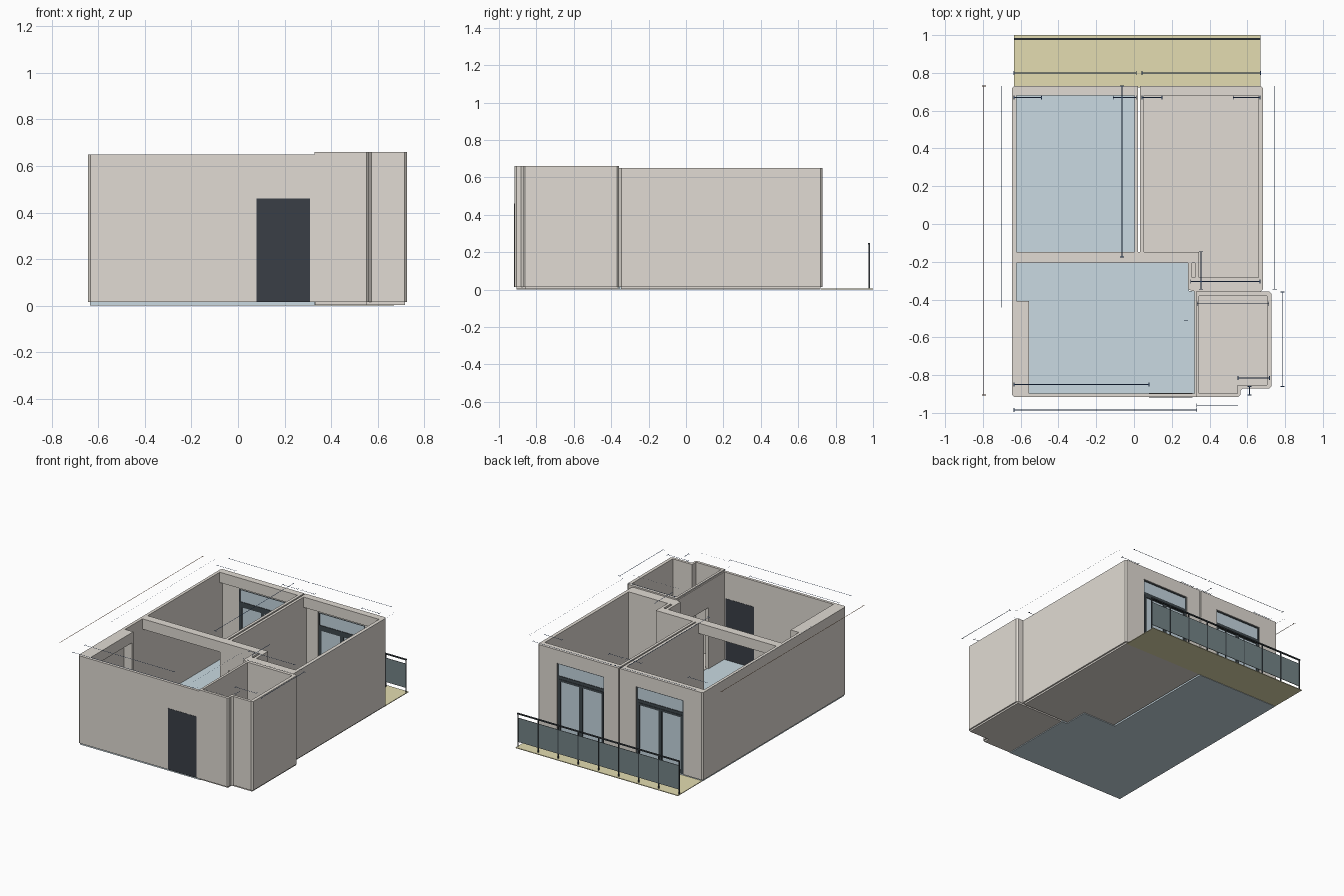
import bpy, bmesh

if "Cube" in bpy.data.objects:
    bpy.data.objects.remove(bpy.data.objects["Cube"])


def material(name, rgb):
    m = bpy.data.materials.new(name)
    m.diffuse_color = (*rgb, 1)
    m.use_nodes = True
    m.node_tree.nodes["Principled BSDF"].inputs["Base Color"].default_value = m.diffuse_color
    return m


PLASTER = material("warm_grey_plaster", (0.75, 0.71, 0.655))
BLUE = material("pale_blue_floor", (0.585, 0.70, 0.76))
SAND = material("sand_balcony", (0.77, 0.72, 0.44))
DARK = material("dark_door", (0.042, 0.049, 0.062))
FRAME = material("slate_frame", (0.05, 0.064, 0.074))
PANE = material("window_glass", (0.56, 0.67, 0.74))
TINT = material("tinted_panel", (0.175, 0.23, 0.245))
NAVY = material("navy_line", (0.045, 0.11, 0.28))
BROWN = material("brown_line", (0.28, 0.14, 0.07))


def new_object(name, bm, mat):
    bmesh.ops.recalc_face_normals(bm, faces=bm.faces[:])
    me = bpy.data.meshes.new(name)
    bm.to_mesh(me)
    bm.free()
    ob = bpy.data.objects.new(name, me)
    bpy.context.collection.objects.link(ob)
    if mat:
        me.materials.append(mat)
    return ob


def prism(name, pts, z0, z1, mat=None, chamfer=(), c=0.011):
    """Extrude a plan outline; corners listed in chamfer are cut off."""
    out = []
    for i, (x, y) in enumerate(pts):
        if i in chamfer:
            for px, py in (pts[i - 1], pts[(i + 1) % len(pts)]):
                d = ((px - x) ** 2 + (py - y) ** 2) ** 0.5
                out.append((x + (px - x) * c / d, y + (py - y) * c / d))
        else:
            out.append((x, y))
    bm = bmesh.new()
    face = bm.faces.new([bm.verts.new((x, y, z0)) for x, y in out])
    top = bmesh.ops.extrude_face_region(bm, geom=[face])["geom"]
    bmesh.ops.translate(bm, vec=(0, 0, z1 - z0),
                        verts=[v for v in top if isinstance(v, bmesh.types.BMVert)])
    return new_object(name, bm, mat)


def rect(x0, x1, y0, y1):
    return [(x0, y0), (x1, y0), (x1, y1), (x0, y1)]


def boxes(name, items, mat):
    """One object made of several boxes (x0, x1, y0, y1, z0, z1)."""
    bm = bmesh.new()
    for x0, x1, y0, y1, z0, z1 in items:
        r = bmesh.ops.create_cube(bm, size=1)
        for v in r["verts"]:
            v.co = ((x0 + x1) / 2 + v.co.x * (x1 - x0),
                    (y0 + y1) / 2 + v.co.y * (y1 - y0),
                    (z0 + z1) / 2 + v.co.z * (z1 - z0))
    return new_object(name, bm, mat)


def cut(body, pts, z0, z1):
    tool = prism("cutter", pts, z0, z1)
    tool.hide_render = True
    mod = body.modifiers.new("cut", "BOOLEAN")
    mod.operation = "DIFFERENCE"
    mod.solver = "EXACT"
    mod.object = tool
    bpy.context.view_layer.objects.active = body
    bpy.ops.object.modifier_apply(modifier=mod.name)
    bpy.data.objects.remove(tool, do_unlink=True)


# Main walls
B, T, HEAD, DOOR = 0.015, 0.65, 0.575, 0.46
walls = prism("main_walls",
              [(-.645, -.917), (.328, -.917), (.328, -.357), (.683, -.357), (.683, .73), (-.645, .73)],
              B, T, PLASTER, chamfer=(0, 3, 4, 5))
living = [(-.557, -.897), (.32, -.897), (.32, -.357), (.287, -.347), (.287, -.207),
          (-.623, -.207), (-.623, -.407), (-.557, -.407)]
bedroom = [(.052, -.147), (.345, -.147), (.345, -.282), (.658, -.282), (.658, .68), (.052, .68)]
for room in (living, bedroom, rect(-.623, .002, -.147, .68)):
    cut(walls, room, 0, 0.8)
# Back wall is thinner below its head beam
for x0, x1 in ((-.623, .002), (.052, .658)):
    cut(walls, rect(x0, x1, .6, .71), 0, HEAD)
# Gap between the two rooms and the small shaft
cut(walls, rect(.022, .032, -.147, .8), 0, 0.8)
cut(walls, rect(.308, .324, -.282, -.207), 0, 0.8)
# Opening under the cross beam, side niche and inner doorways
cut(walls, rect(-.623, .002, -.25, -.1), 0, HEAD)
cut(walls, rect(-.623, -.5, -.88, -.422), 0, HEAD)
cut(walls, rect(.07, .27, -.25, -.1), 0, DOOR)
cut(walls, rect(.30, .40, -.715, -.51), 0, DOOR)
WINDOWS = {"left": (-.49, -.11), "right": (.148, .525)}
for x0, x1 in WINDOWS.values():
    cut(walls, rect(x0, x1, .6, .8), 0, 0.555)

# Washroom block
wash = prism("washroom_walls",
             [(.328, -.917), (.563, -.917), (.563, -.872), (.727, -.872), (.727, -.357), (.328, -.357)],
             B, 0.66, PLASTER, chamfer=(1, 2, 3, 4))
cut(wash, [(.345, -.897), (.547, -.897), (.547, -.852), (.703, -.852), (.703, -.382), (.345, -.382)],
    0, 0.8)
cut(wash, rect(.30, .40, -.715, -.51), 0, DOOR)

# Floors
prism("living_floor", [(-.635, -.905), (.33, -.905), (.33, -.355), (.29, -.355), (.29, -.175),
                       (.022, -.175), (.022, .72), (-.635, .72)], 0, B, BLUE)
prism("bedroom_floor", [(.032, -.172), (.293, -.172), (.293, -.347), (.672, -.347), (.672, .72),
                        (.032, .72)], 0.003, B, PLASTER)
prism("washroom_floor", [(.333, -.905), (.553, -.905), (.553, -.862), (.717, -.862), (.717, -.36),
                         (.333, -.36)], 0.003, B, PLASTER)
prism("balcony_floor", rect(-.635, .67, .722, 1.0), 0.001, 0.006, SAND)

# Front door
boxes("front_door", [(.08, .31, -.9185, -.8955, B, DOOR)], DARK)

# Balcony windows: transom over a pair of glazed leaves
for side, (x0, x1) in WINDOWS.items():
    mid, f, y0, y1 = (x0 + x1) / 2, 0.01, .711, .724
    parts = [(x0, x0 + f, y0, y1, B, .555), (x1 - f, x1, y0, y1, B, .555),
             (x0, x1, y0, y1, .547, .555), (x0, x1, y0, y1, .44, .462),
             (x0, x1, y0, y1, B, B + .012)]
    for a, b in ((x0 + f, mid), (mid, x1 - f)):
        parts += [(a, a + .014, y0, y1 + .003, B, .44), (b - .014, b, y0, y1 + .003, B, .44),
                  (a, b, y0, y1 + .003, .424, .44), (a, b, y0, y1 + .003, B, B + .026)]
    boxes(side + "_window_frame", parts, FRAME)
    boxes(side + "_window_glass", [(x0 + .004, x1 - .004, .715, .72, B, .55)], PANE)

# Railing
n = 8
step = (.665 + .63) / n
boxes("railing_frame",
      [(-.635, .67, .974, .984, .241, .249)]
      + [(-.633 + i * step, -.627 + i * step, .975, .983, .005, .243) for i in range(n + 1)], FRAME)
boxes("railing_panels", [(-.63, .665, .9775, .9805, .04, .215)], TINT)

# Measuring lines floating over the walls: flat strips with end ticks
Z, W, K = 0.70, 0.002, 0.011


def measure(name, along_x, fixed, spans, mat=NAVY, w=W):
    bm = bmesh.new()
    for a, b in spans:
        for u0, u1, v in ((a, b, w), (a - w, a + w, K), (b - w, b + w, K)):
            corners = rect(u0, u1, fixed - v, fixed + v)
            bm.faces.new([bm.verts.new((p, q, Z) if along_x else (q, p, Z)) for p, q in corners])
    ob = new_object(name, bm, mat)
    for p in ob.data.polygons:
        if p.normal.z < 0:
            p.flip()


for i, (y, spans) in enumerate([
        (.80, [(-.635, .012), (.042, .67)]),
        (.67, [(-.635, -.49), (-.11, .012), (.042, .148), (.525, .667)]),
        (-.305, [(.30, .667)]), (-.85, [(-.635, .08)]),
        (-.985, [(-.635, .332)]), (-.815, [(.55, .717)])]):
    measure("cross_line_%d" % i, True, y, spans)
for i, (x, a, b) in enumerate([(-.063, -.175, .73), (.355, -.345, -.147),
                               (.787, -.86, -.36), (.612, -.905, -.86)]):
    measure("long_line_%d" % i, False, x, [(a, b)])
# Finer secondary lines
measure("fine_line_front", True, -.96, [(.332, .55)], w=.0005)
measure("fine_line_washroom", True, -.422, [(.335, .713)], w=.0005)
measure("fine_line_doorway", False, .275, [(-.36, -.51), (-.51, -.717), (-.717, -.905)], w=.0005)
measure("fine_line_left", False, -.703, [(-.442, .73)], w=.0005)
measure("fine_line_right", False, .745, [(-.345, .73)], w=.0005)
measure("side_line", False, -.795, [(-.905, .73)], BROWN)
